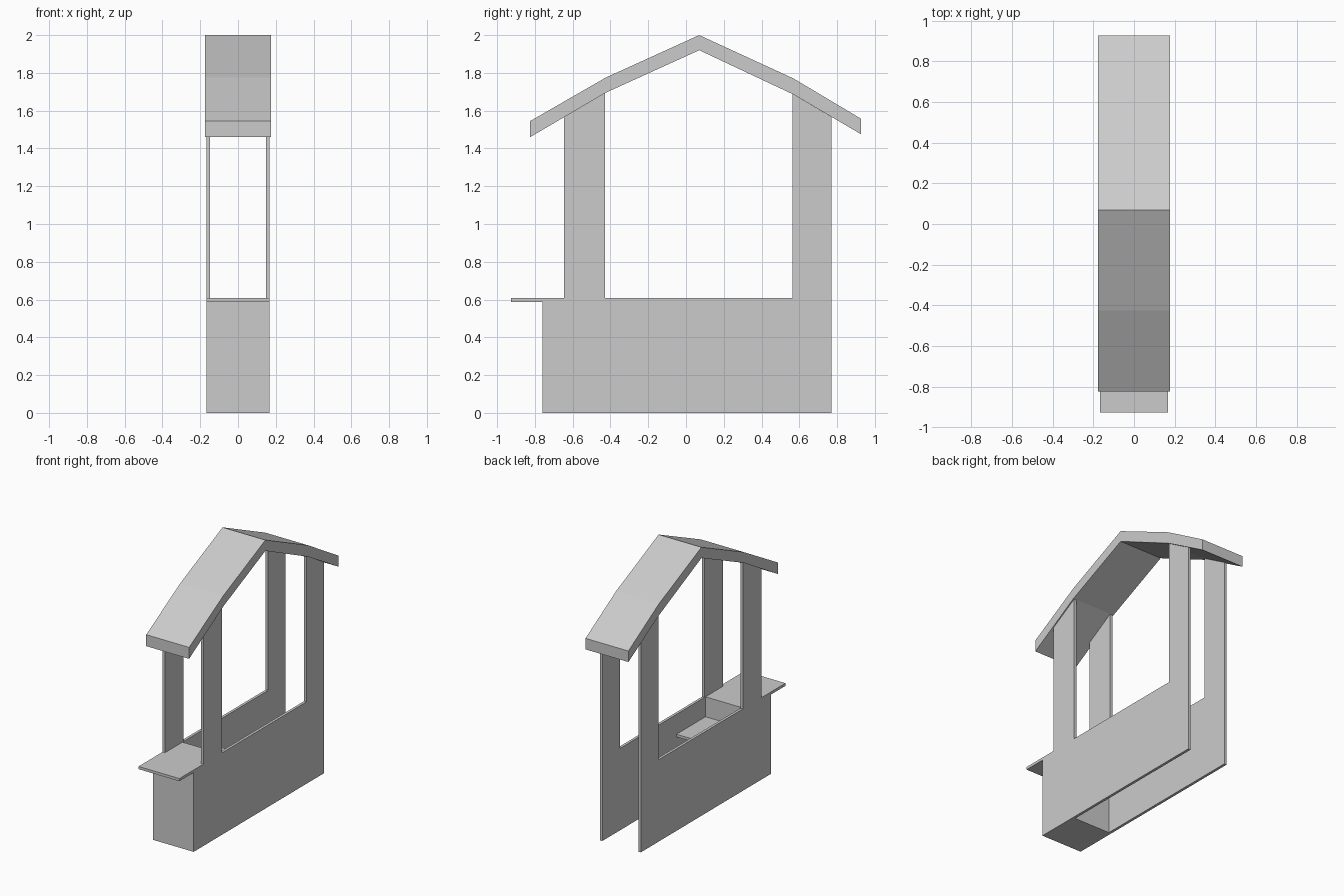
import bpy

if "Cube" in bpy.data.objects:
    bpy.data.objects.remove(bpy.data.objects["Cube"])

# Single grey material
grey = bpy.data.materials.new("plain grey")
grey.diffuse_color = (0.6, 0.6, 0.6, 1)
grey.use_nodes = True
grey.node_tree.nodes["Principled BSDF"].inputs["Base Color"].default_value = grey.diffuse_color


def extrude_profile(name, profile, x0, x1):
    """Extrude a closed (y, z) outline from x0 to x1."""
    n = len(profile)
    verts = [(x, y, z) for x in (x0, x1) for y, z in profile]
    faces = [list(range(n))[::-1], list(range(n, 2 * n))]
    faces += [[i, (i + 1) % n, n + (i + 1) % n, n + i] for i in range(n)]
    mesh = bpy.data.meshes.new(name)
    mesh.from_pydata(verts, [], faces)
    mesh.materials.append(grey)
    mesh.update()
    import bmesh
    bm = bmesh.new()
    bm.from_mesh(mesh)
    bmesh.ops.recalc_face_normals(bm, faces=bm.faces)
    bm.to_mesh(mesh)
    bm.free()
    obj = bpy.data.objects.new(name, mesh)
    bpy.context.collection.objects.link(obj)
    return obj


def slab(name, y0, y1, z0, z1, half_width):
    return extrude_profile(name, [(y0, z0), (y1, z0), (y1, z1), (y0, z1)],
                           -half_width, half_width)


OUTER, INNER = 0.168, 0.148

# Side panels: low wall with two posts reaching the roof
panel = [(-0.76, 0), (0.77, 0), (0.77, 1.567), (0.565, 1.688), (0.565, 0.608),
         (-0.428, 0.608), (-0.428, 1.694), (-0.645, 1.567), (-0.645, 0.59), (-0.76, 0.59)]
for side, name in ((-1, "left_side_panel"), (1, "right_side_panel")):
    a, b = sorted((side * INNER, side * OUTER))
    extrude_profile(name, panel, a, b)

# Front cabinet, closed below and behind
slab("front_cabinet", -0.76, -0.44, 0, 0.59, INNER)

# Counter: wide overhang outside, narrower between the posts
slab("counter_overhang", -0.927, -0.645, 0.588, 0.608, OUTER)
slab("counter_inner", -0.645, -0.44, 0.588, 0.608, INNER)

# Lower shelf behind the cabinet
slab("inner_shelf", -0.44, -0.10, 0.44, 0.46, INNER)

# Bent gable roof
roof = [(-0.825, 1.545), (-0.425, 1.775), (0.07, 2.0), (0.57, 1.77), (0.927, 1.557),
        (0.927, 1.475), (0.57, 1.685), (0.07, 1.92), (-0.425, 1.695), (-0.825, 1.46)]
extrude_profile("roof", roof, -0.176, 0.176)
